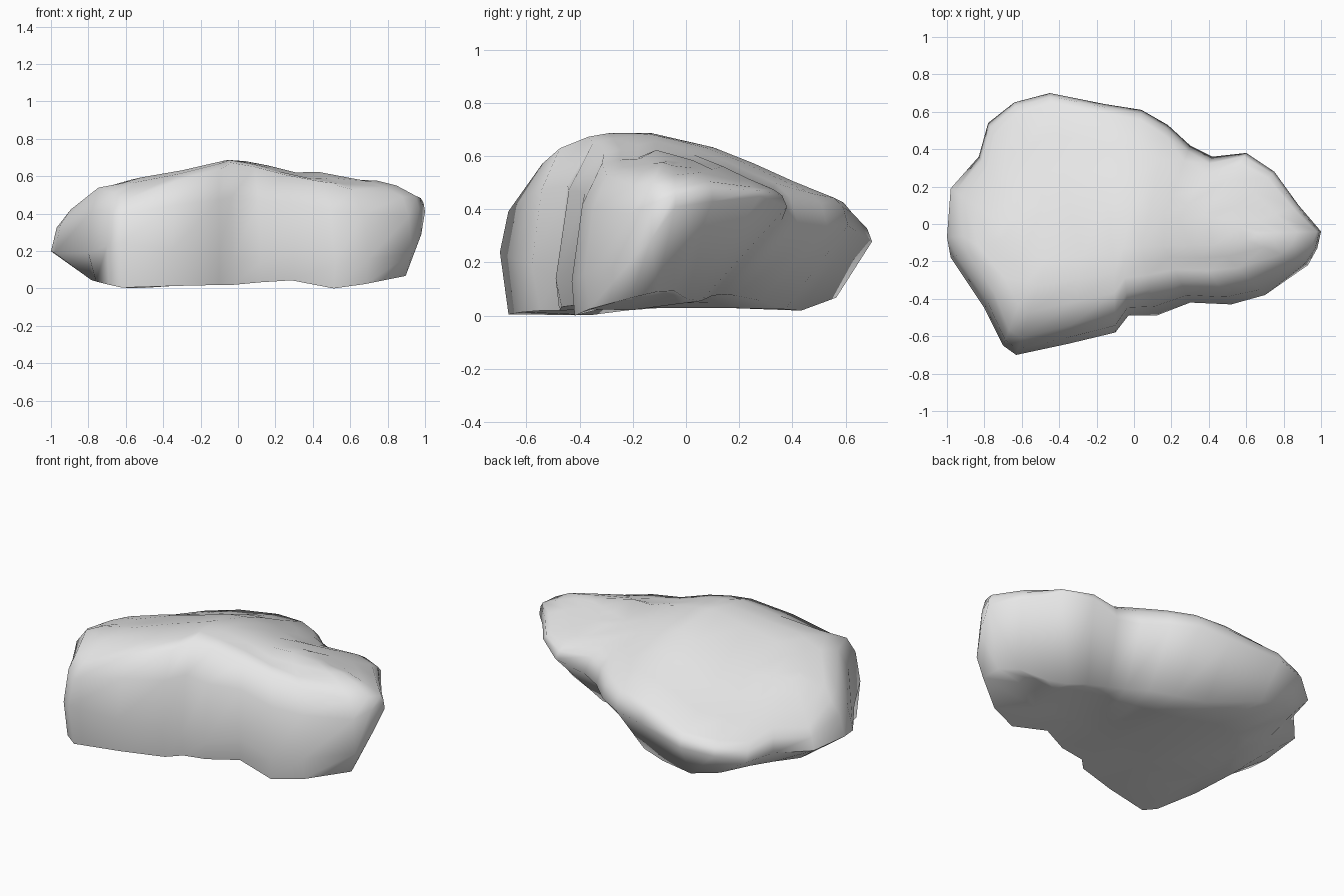
import bpy
import bmesh
import math

cube = bpy.data.objects.get("Cube")
if cube:
    bpy.data.objects.remove(cube, do_unlink=True)


def interpolate(points, value):
    """Piecewise linear height along a short profile."""
    if value <= points[0][0]:
        return points[0][1]
    for (a, low), (b, high) in zip(points, points[1:]):
        if value <= b:
            return low + (high - low) * (value - a) / (b - a)
    return points[-1][1]


# Profiles of the crown along the length and across the depth
crown_length = [(-1, .3), (-.9, .43), (-.73, .52), (-.57, .57), (-.37, .61), (-.2, .665),
                (-.05, .7), (.08, .69), (.37, .62), (.42, .64), (.6, .605), (.8, .585), (1, .5)]
crown_depth = [(-.7, .35), (-.6, .55), (-.54, .615), (-.43, .66), (-.33, .69), (-.1, .69),
               (.13, .63), (.3, .56), (.5, .47), (.6, .44), (.67, .41), (.7, .3)]
# Profile of the underside along the length
base_length = [(-1, .12), (-.73, .04), (-.55, 0), (-.3, .03), (0, .03),
               (.25, .06), (.45, .03), (.55, 0), (.7, .04), (1, .06)]

# Widest outline: x, y, height, undercut, shoulder inset
outline = [
    (1, -.04, .42, .5, .05), (.88, .1, .44, .65, .08), (.75, .28, .46, .68, .1),
    (.6, .38, .42, .66, .12), (.42, .36, .37, .55, .25), (.3, .42, .36, .5, .18),
    (.18, .53, .35, .43, .1), (.04, .61, .35, .36, .08), (-.15, .64, .33, .3, .07),
    (-.45, .7, .29, .18, .07), (-.64, .65, .27, .14, .1), (-.78, .54, .23, .16, .12),
    (-.83, .36, .23, .28, .15), (-.98, .19, .22, .5, .2), (-1, -.07, .21, .62, .25),
    (-.98, -.18, .2, .57, .25), (-.8, -.45, .2, .15, .2), (-.7, -.65, .24, .04, .14),
    (-.63, -.7, .25, .05, .14), (-.35, -.64, .22, .04, .17), (-.1, -.58, .2, .06, .2),
    (-.03, -.49, .16, .03, .28), (.12, -.49, .15, .05, .32), (.3, -.42, .2, .08, .3),
    (.52, -.43, .14, .03, .3), (.7, -.38, .17, .05, .25), (.93, -.22, .2, .08, .12),
    (.98, -.13, .3, .25, .07),
]


def crown(x, y):
    """Top surface, level sideways at front and back, low at two corners."""
    keep = max(.3, 1 - 1.5 * max(abs(y) - .18, 0))
    top = interpolate(crown_depth, y) - (.69 - interpolate(crown_length, x)) * keep
    front_corner = .6 * max(x + .05, 0) * max(-y - .1, 0)
    back_corner = .3 * max(-x - .3, 0) * max(y, 0)
    return top - front_corner - back_corner


def base(x, y):
    """Underside, which rises toward the back of both ends."""
    right_end = .3 * max(x, 0) * max(y + .3, 0)
    left_end = .5 * max(-x - .2, 0) * max(y, 0)
    return interpolate(base_length, x) + right_end + left_end


def inset(x, y, amount):
    """Move an outline point toward the spine of the rock."""
    spine_x, spine_y = .6 * x - .05, -.05
    return x + (spine_x - x) * amount, y + (spine_y - y) * amount


bm = bmesh.new()
rings = []


def add_ring(place):
    rings.append([bm.verts.new(place(*point)) for point in outline])


def underside(amount):
    def place(x, y, wide, cut, shoulder):
        px, py = inset(x, y, cut + (1 - cut) * amount)
        return px, py, base(px, py) + .02 * amount
    return place


def belly(x, y, wide, cut, shoulder):
    return x, y, wide


def flank(x, y, wide, cut, shoulder):
    px, py = inset(x, y, shoulder * .35)
    top = crown(*inset(x, y, shoulder))
    return px, py, wide + (top - wide) * .65


def top_side(amount):
    def place(x, y, wide, cut, shoulder):
        px, py = inset(x, y, shoulder + (1 - shoulder) * amount)
        return px, py, crown(px, py)
    return place


# Rings from the underside over the flanks to the crown
add_ring(underside(.5))
add_ring(underside(0))
add_ring(belly)
add_ring(flank)
for amount in (0, .25, .5, .75):
    add_ring(top_side(amount))

for lower, upper in zip(rings, rings[1:]):
    for i in range(len(outline)):
        j = (i + 1) % len(outline)
        bm.faces.new((lower[i], lower[j], upper[j], upper[i]))
caps = [bm.faces.new(list(reversed(rings[0]))), bm.faces.new(rings[-1])]
bmesh.ops.triangulate(bm, faces=caps)
bmesh.ops.recalc_face_normals(bm, faces=bm.faces[:])

# Rest the lowest point on the floor
lowest = min(vert.co.z for vert in bm.verts)
bmesh.ops.translate(bm, verts=bm.verts[:], vec=(0, 0, -lowest))

mesh = bpy.data.meshes.new("rock")
bm.to_mesh(mesh)
bm.free()
rock = bpy.data.objects.new("rock", mesh)
bpy.context.collection.objects.link(rock)

# Plain grey stone
stone = bpy.data.materials.new("grey_stone")
stone.use_nodes = True
grey = (.8, .8, .8, 1)
stone.diffuse_color = grey
for node in stone.node_tree.nodes:
    if node.type == "BSDF_PRINCIPLED":
        node.inputs["Base Color"].default_value = grey
mesh.materials.append(stone)

for item in bpy.context.selected_objects:
    item.select_set(False)
rock.select_set(True)
bpy.context.view_layer.objects.active = rock
bpy.ops.object.shade_smooth_by_angle(angle=math.radians(65))
